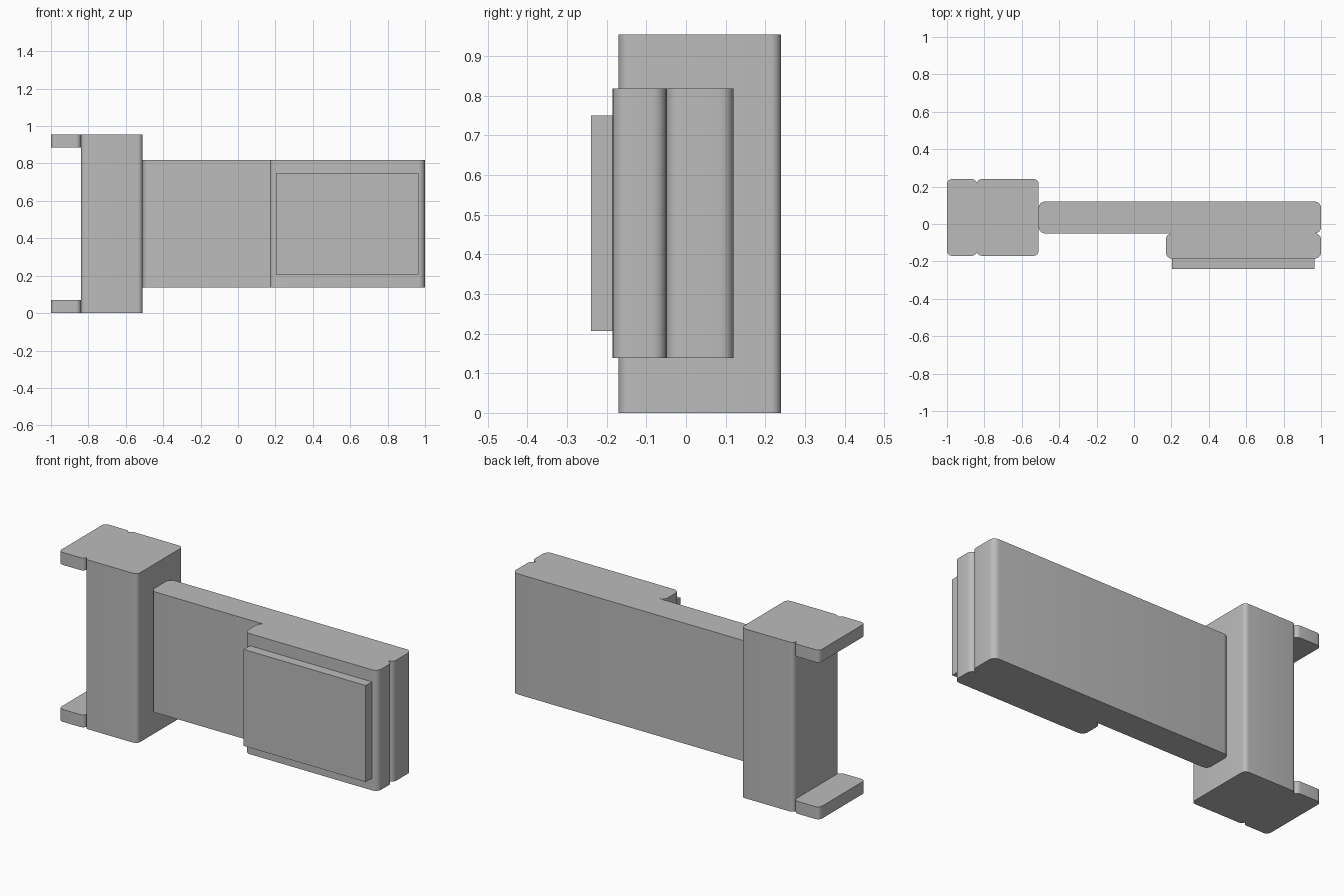
import bpy
import bmesh
from mathutils import Vector

cube = bpy.data.objects.get("Cube")
if cube:
    bpy.data.objects.remove(cube, do_unlink=True)

# One plain grey for the whole model
grey = bpy.data.materials.new("plain grey")
grey.use_nodes = True
colour = (0.5, 0.5, 0.5, 1)
grey.diffuse_color = colour
grey.node_tree.nodes["Principled BSDF"].inputs["Base Color"].default_value = colour


def block(name, x, y, z, radius=0.0):
    """Box between the given ranges, with its upright edges rounded."""
    bm = bmesh.new()
    bmesh.ops.create_cube(bm, size=1)
    size = Vector((x[1] - x[0], y[1] - y[0], z[1] - z[0]))
    centre = Vector((x[0] + x[1], y[0] + y[1], z[0] + z[1])) / 2
    for v in bm.verts:
        v.co = v.co * size + centre
    if radius:
        upright = [e for e in bm.edges
                   if abs(e.verts[0].co.z - e.verts[1].co.z) > 0.01]
        bmesh.ops.bevel(bm, geom=upright, offset=radius, segments=6,
                        profile=0.5, affect='EDGES', clamp_overlap=True)
    mesh = bpy.data.meshes.new(name)
    bm.to_mesh(mesh)
    bm.free()
    obj = bpy.data.objects.new(name, mesh)
    bpy.context.collection.objects.link(obj)
    mesh.materials.append(grey)
    bpy.ops.object.select_all(action='DESELECT')
    obj.select_set(True)
    bpy.context.view_layer.objects.active = obj
    bpy.ops.object.shade_smooth_by_angle(angle=0.6)
    return obj


# Upright post with a tab at each end
post_y = (-0.17, 0.24)
block("post", (-0.84, -0.51), post_y, (0, 0.955), 0.026)
for name, z in (("lower_tab", (0, 0.07)), ("upper_tab", (0.885, 0.955))):
    block(name, (-1, -0.84), post_y, z, 0.026)

# Long arm, thick pad and thin front plate
arm_z = (0.138, 0.818)
block("arm", (-0.51, 1), (-0.05, 0.12), arm_z, 0.034)
block("pad", (0.17, 1), (-0.185, -0.05), arm_z, 0.034)
block("front_plate", (0.203, 0.965), (-0.24, -0.185), (0.206, 0.75))
